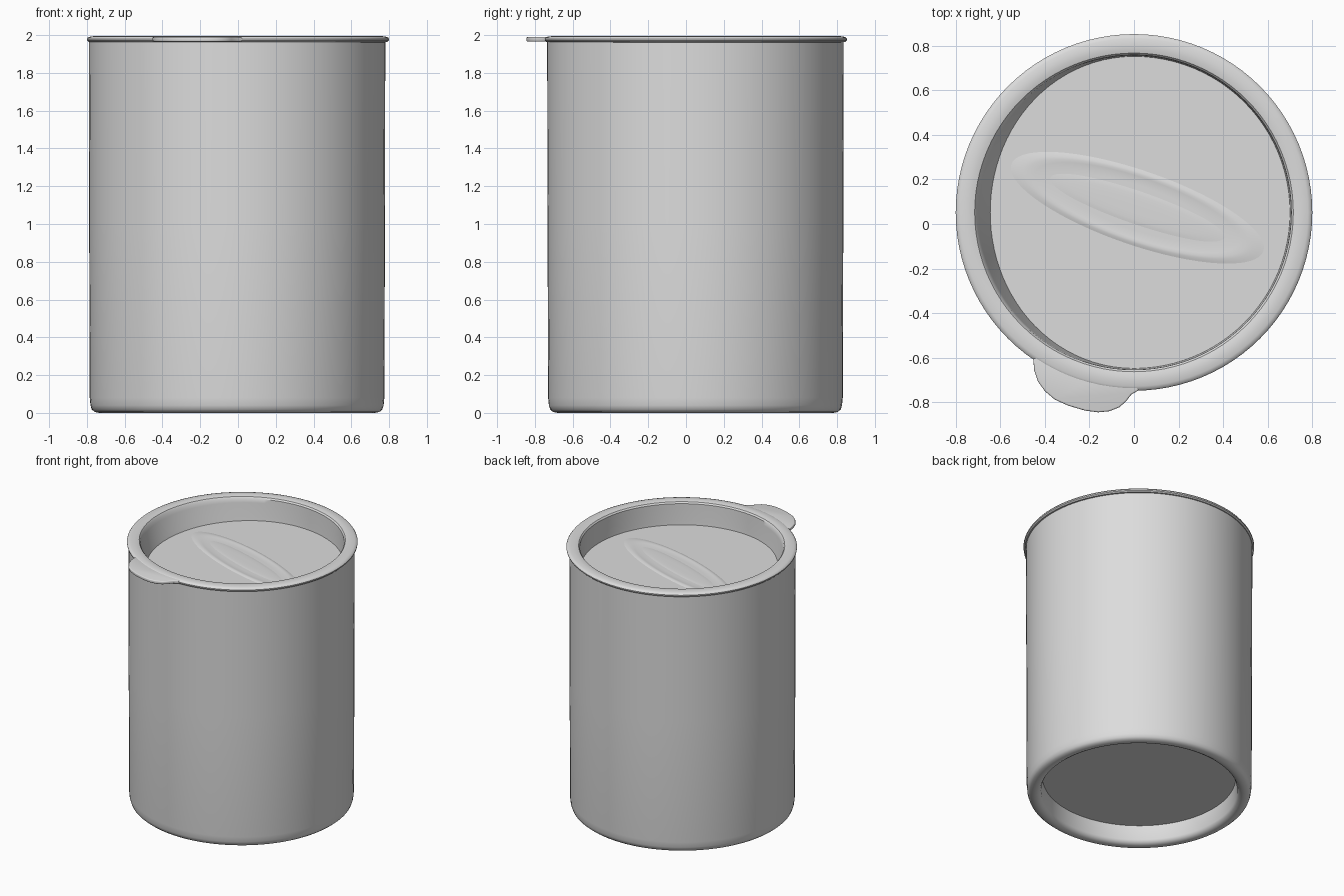
import bpy, bmesh, math
from mathutils import Matrix

cube = bpy.data.objects.get("Cube")
if cube:
    bpy.data.objects.remove(cube, do_unlink=True)

CY = 0.05          # y of the canister axis
SEG = 96

grey = bpy.data.materials.new("light grey")
grey.use_nodes = True
grey.diffuse_color = (0.72, 0.72, 0.72, 1)
grey.node_tree.nodes["Principled BSDF"].inputs["Base Color"].default_value = (0.72, 0.72, 0.72, 1)


def finish(bm, name, angle):
    mesh = bpy.data.meshes.new(name)
    bm.to_mesh(mesh)
    bm.free()
    mesh.materials.append(grey)
    ob = bpy.data.objects.new(name, mesh)
    bpy.context.collection.objects.link(ob)
    bpy.ops.object.select_all(action='DESELECT')
    ob.select_set(True)
    bpy.context.view_layer.objects.active = ob
    bpy.ops.object.shade_smooth_by_angle(angle=math.radians(angle))


def lathe(name, profile, matrix, cap, angle=35):
    """Spin (radius, z, dent) points around z; dent pulls in the -x side.
    Cap the ring with index cap (0 or -1), leave the other open."""
    bm = bmesh.new()
    rings = []
    for radius, z, *dent in profile:
        ring = []
        for i in range(SEG):
            a = 2 * math.pi * i / SEG
            r = radius - (dent[0] if dent else 0) * max(0, -math.cos(a)) ** 2
            ring.append(bm.verts.new((r * math.cos(a), r * math.sin(a), z)))
        rings.append(ring)
    for a, b in zip(rings, rings[1:]):
        for i in range(SEG):
            j = (i + 1) % SEG
            bm.faces.new((a[i], a[j], b[j], b[i]))
    bm.faces.new(rings[-1] if cap else rings[0][::-1])
    bmesh.ops.transform(bm, matrix=matrix, verts=bm.verts)
    finish(bm, name, angle)


# Canister wall with rounded foot and recessed underside, open at the top
lathe("body", [(0.67, 0.135), (0.68, 0.03), (0.69, 0.012), (0.71, 0.001), (0.73, 0.0),
               (0.754, 0.005), (0.769, 0.018), (0.776, 0.04), (0.780, 0.08),
               (0.783, 1.0), (0.785, 1.972)], Matrix.Translation((-0.005, CY, 0)), 0)

# Lid: rolled rim, inner wall leaning in on one side, sunken floor
FLOOR = 1.82
lathe("lid", [(0.76, 1.960), (0.790, 1.963), (0.799, 1.971), (0.800, 1.980), (0.794, 1.988),
              (0.78, 1.993), (0.755, 1.995), (0.735, 1.995), (0.715, 1.990), (0.706, 1.979),
              (0.705, 1.95, 0.008), (0.702, 1.85, 0.045), (0.700, FLOOR, 0.055)],
      Matrix.Translation((0, CY + 0.002, 0)), -1)

# Pull tab on the rim
outline = [(-0.38, -0.56), (-0.452, -0.605), (-0.448, -0.655), (-0.432, -0.705), (-0.40, -0.75),
           (-0.355, -0.788), (-0.295, -0.815), (-0.22, -0.837), (-0.16, -0.845), (-0.11, -0.84),
           (-0.065, -0.822), (-0.035, -0.795), (-0.012, -0.765), (0.02, -0.747), (0.02, -0.69),
           (-0.15, -0.67)]
bm = bmesh.new()
face = bm.faces.new([bm.verts.new((x, y, 1.965)) for x, y in outline])
ext = bmesh.ops.extrude_face_region(bm, geom=[face])
top = [g for g in ext["geom"] if isinstance(g, bmesh.types.BMVert)]
bmesh.ops.translate(bm, verts=top, vec=(0, 0, 0.025))
rim = [e for e in bm.edges if abs(e.verts[0].co.z - e.verts[1].co.z) < 1e-5]
bmesh.ops.bevel(bm, geom=rim, offset=0.007, segments=3, affect='EDGES', profile=0.5)
bmesh.ops.recalc_face_normals(bm, faces=bm.faces)
finish(bm, "pull_tab", 50)

# Faint oval ridge and inner swell on the lid floor
place = Matrix.Translation((0.015, 0.073, FLOOR)) @ Matrix.Rotation(math.radians(-19), 4, 'Z')


def oval(name, profile, sx, sy):
    lathe(name, profile, place @ Matrix.Diagonal((sx, sy, 1, 1)), -1, 60)


oval("lid_oval", [(1.03, -0.001), (0.98, 0.002), (0.93, 0.005), (0.88, 0.006),
                  (0.82, 0.0045), (0.74, 0.002), (0.6, 0.0015)], 0.59, 0.165)
oval("lid_oval_centre", [(0.85, 0.001), (0.72, 0.003), (0.6, 0.004), (0.3, 0.0045)], 0.52, 0.09)
